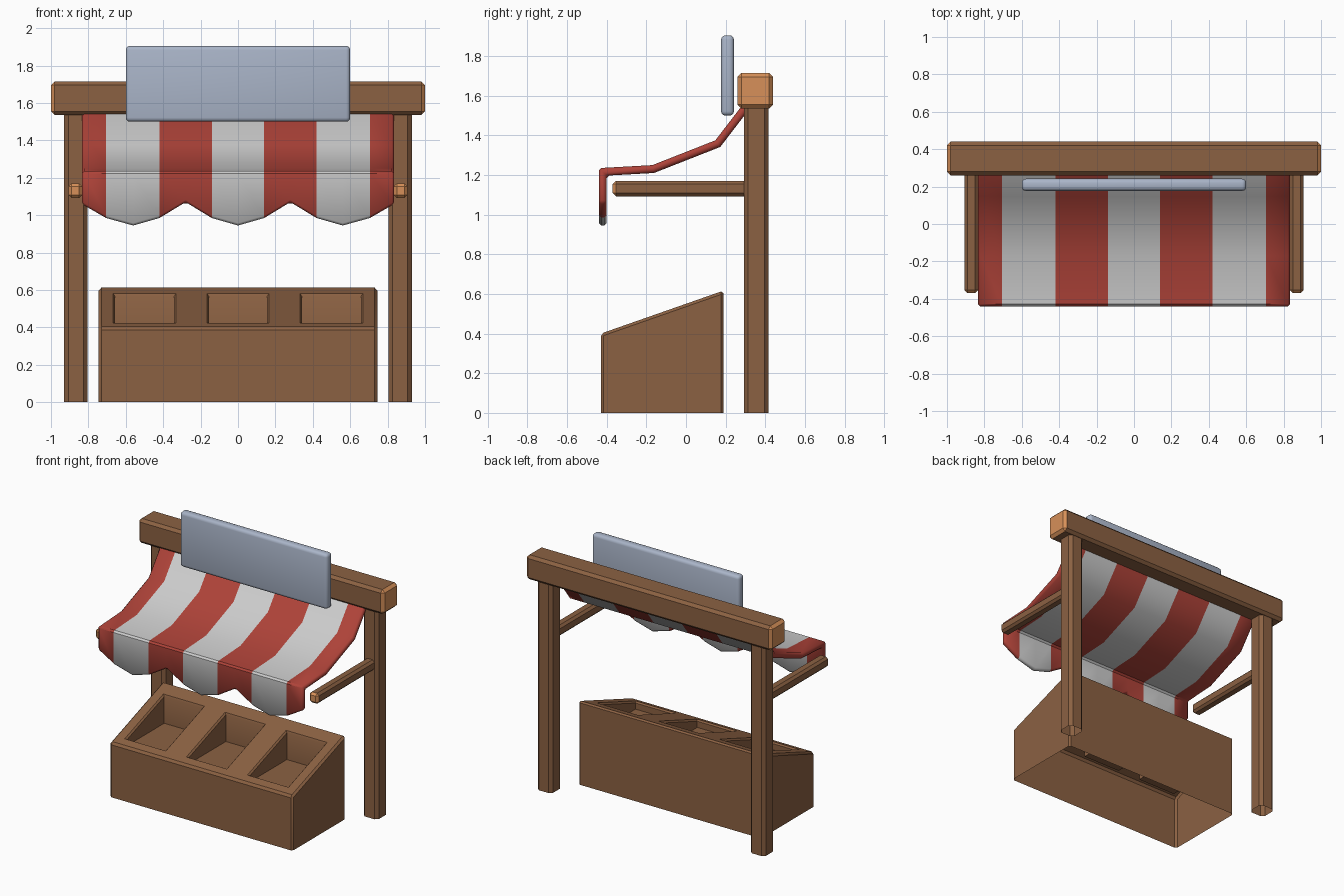
import bpy, bmesh, math
from mathutils import Vector

old = bpy.data.objects.get("Cube")
if old:
    bpy.data.objects.remove(old, do_unlink=True)


def material(name, rgb):
    m = bpy.data.materials.new(name)
    m.use_nodes = True
    m.diffuse_color = (*rgb, 1)
    m.node_tree.nodes["Principled BSDF"].inputs["Base Color"].default_value = (*rgb, 1)
    return m


WOOD = material("brown wood", (0.26, 0.12, 0.055))
CUT = material("cut wood end", (0.68, 0.28, 0.10))
RED = material("red cloth", (0.42, 0.055, 0.04))
WHITE = material("white cloth", (0.60, 0.60, 0.60))
SIGN = material("grey blue board", (0.40, 0.46, 0.58))


def finish(name, bm, mats, angle=35):
    mesh = bpy.data.meshes.new(name)
    bm.to_mesh(mesh)
    bm.free()
    for m in mats:
        mesh.materials.append(m)
    ob = bpy.data.objects.new(name, mesh)
    bpy.context.collection.objects.link(ob)
    bpy.ops.object.select_all(action='DESELECT')
    ob.select_set(True)
    bpy.context.view_layer.objects.active = ob
    bpy.ops.object.shade_smooth_by_angle(angle=math.radians(angle))
    return ob


def drop_bottom(bm):
    low = [f for f in bm.faces if f.normal.z < -0.9 and f.calc_center_median().z < 0.01]
    bmesh.ops.delete(bm, geom=low, context='FACES_ONLY')


def box(name, lo, hi, mats, bevel, segments=1, edge_rule=None, end_rule=None, open_base=False):
    lo, hi = Vector(lo), Vector(hi)
    bm = bmesh.new()
    bmesh.ops.create_cube(bm, size=1)
    for v in bm.verts:
        v.co = Vector(((lo[i] + hi[i]) / 2 + v.co[i] * (hi[i] - lo[i]) for i in range(3)))
    edges = [e for e in bm.edges if edge_rule is None or edge_rule(e)]
    bmesh.ops.bevel(bm, geom=edges, offset=bevel, segments=segments, profile=0.5, affect='EDGES')
    bm.normal_update()
    if open_base:
        drop_bottom(bm)
    if end_rule:
        for f in bm.faces:
            f.material_index = int(end_rule(f))
    return finish(name, bm, mats)


def vertical(e):
    return abs(e.verts[0].co.z - e.verts[1].co.z) > 0.1


# Top beam with pale sawn ends
box("top_beam", (-1, 0.26, 1.535), (1, 0.44, 1.715), [WOOD, CUT], 0.02,
    end_rule=lambda f: abs(f.normal.x) > 0.4)

# Posts and the poles that reach forward under the awning
for side, s in (("left", 1), ("right", -1)):
    x = 0.867 * s
    box(side + "_post", (x - 0.062, 0.292, 0), (x + 0.062, 0.417, 1.545), [WOOD], 0.022,
        edge_rule=vertical, open_base=True)
    x = 0.87 * s
    box(side + "_pole", (x - 0.037, -0.37, 1.093), (x + 0.037, 0.32, 1.17), [WOOD, CUT], 0.016,
        end_rule=lambda f: f.normal.y < -0.5)

# Blank board
box("sign_board", (-0.6, 0.177, 1.5), (0.6, 0.242, 1.905), [SIGN], 0.022, segments=3)

# Awning: striped sheet following a side profile, with a scalloped valance
bm = bmesh.new()
profile = [(0.29, 1.56), (0.148, 1.375), (-0.17, 1.25), (-0.44, 1.235)]
half_hem = [0.945, 0.985, 1.07, 0.985, 0.945, 0.985, 1.06]
half_x = [0, 0.14, 0.28, 0.42, 0.56, 0.705, 0.835]
columns = [(-x, z) for x, z in zip(half_x[:0:-1], half_hem[:0:-1])] + list(zip(half_x, half_hem))
grid = [[bm.verts.new((x, y, z)) for y, z in profile + [(-0.44, hem)]] for x, hem in columns]
for a, b in zip(grid, grid[1:]):
    for j in range(len(profile)):
        f = bm.faces.new((a[j], a[j + 1], b[j + 1], b[j]))
        cx = abs(f.calc_center_median().x)
        f.material_index = int(cx < 0.14 or 0.42 < cx < 0.705)
awning = finish("awning", bm, [RED, WHITE], 45)
mod = awning.modifiers.new("thickness", 'SOLIDIFY')
mod.thickness = 0.04
mod.offset = -1
mod.use_even_offset = True
mod = awning.modifiers.new("soft_edges", 'BEVEL')
mod.width = 0.012
mod.segments = 1
mod.limit_method = 'ANGLE'
mod.angle_limit = math.radians(60)

# Counter: sloped box, open underneath
bm = bmesh.new()
side = [(-0.43, 0), (0.19, 0), (0.19, 0.617), (-0.43, 0.4)]
face = bm.faces.new([bm.verts.new((-0.745, y, z)) for y, z in side])
out = bmesh.ops.extrude_face_region(bm, geom=[face])
bmesh.ops.translate(bm, vec=(1.49, 0, 0),
                    verts=[g for g in out["geom"] if isinstance(g, bmesh.types.BMVert)])
bmesh.ops.recalc_face_normals(bm, faces=bm.faces)
upper = [e for e in bm.edges if max(v.co.z for v in e.verts) > 0.1]
bmesh.ops.bevel(bm, geom=upper, offset=0.014, segments=1, affect='EDGES')
bm.normal_update()
drop_bottom(bm)


def slope_faces():
    bm.normal_update()
    return [f for f in bm.faces if f.normal.z > 0.9 and f.normal.y < -0.2]


# Cut three bin openings in the slope, then sink them
bins = [(-0.667, -0.332), (-0.165, 0.165), (0.332, 0.667)]
front, back = -0.365, 0.085
cuts = [((x, 0, 0), (1, 0, 0)) for pair in bins for x in pair]
cuts += [((0, y, 0), (0, 1, 0)) for y in (front, back)]
for co, no in cuts:
    faces = slope_faces()
    geom = set(faces)
    for f in faces:
        geom.update(f.edges)
        geom.update(f.verts)
    bmesh.ops.bisect_plane(bm, geom=list(geom), plane_co=co, plane_no=no)
openings = []
for f in slope_faces():
    c = f.calc_center_median()
    if front < c.y < back and any(a < c.x < b for a, b in bins):
        openings.append(f)
bmesh.ops.inset_individual(bm, faces=openings, thickness=0.015, depth=-0.012)
floors = bmesh.ops.extrude_discrete_faces(bm, faces=openings)["faces"]
for f in floors:
    for v in f.verts:
        v.co.z = 0.37
bm.normal_update()
finish("counter", bm, [WOOD], 30)
